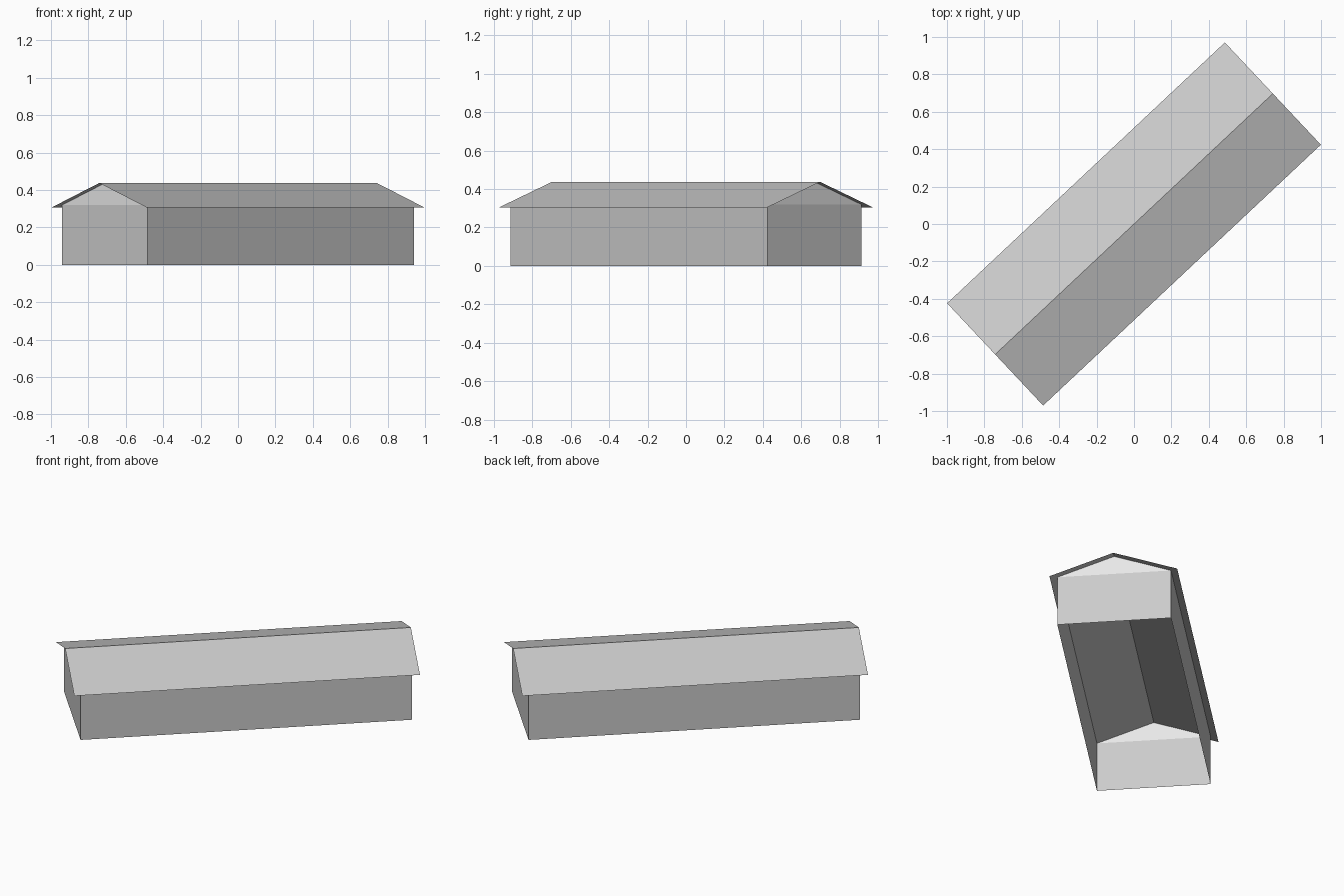
import bpy
import bmesh
from math import radians
from mathutils import Matrix

cube = bpy.data.objects.get("Cube")
if cube:
    bpy.data.objects.remove(cube, do_unlink=True)

TURN = Matrix.Rotation(radians(43.2), 4, 'Z')
WALL_L, WALL_W = 0.976, 0.334      # half length and half width of the walls
ROOF_L, ROOF_W = 1.0185, 0.375     # half length and half width of the roof
EAVE_Z, RIDGE_Z = 0.305, 0.437
# Height at which the walls meet the sloping roof
WALL_Z = RIDGE_Z - (RIDGE_Z - EAVE_Z) * WALL_W / ROOF_W


def material(name, grey):
    mat = bpy.data.materials.new(name)
    mat.use_nodes = True
    colour = (grey, grey, grey, 1)
    mat.diffuse_color = colour
    mat.node_tree.nodes["Principled BSDF"].inputs["Base Color"].default_value = colour
    return mat


def finish(name, bm, mat):
    bm.transform(TURN)
    mesh = bpy.data.meshes.new(name)
    bm.to_mesh(mesh)
    bm.free()
    mesh.materials.append(mat)
    obj = bpy.data.objects.new(name, mesh)
    bpy.context.collection.objects.link(obj)


def sheet_pair(name, points, mat):
    """One flat sheet on each side of the building, by half-turn symmetry."""
    for prefix, angle in (("front", 0), ("back", 180)):
        bm = bmesh.new()
        bm.faces.new([bm.verts.new(p) for p in points])
        bm.transform(Matrix.Rotation(radians(angle), 4, 'Z'))
        finish(prefix + "_" + name, bm, mat)


wall_grey = material("wall and roof grey", 0.6)
gable_grey = material("gable light grey", 0.8)

# Four walls, open at the top and bottom
bm = bmesh.new()
bmesh.ops.create_cube(bm, size=2)
caps = [f for f in bm.faces if abs(f.normal.z) > 0.5]
bmesh.ops.delete(bm, geom=caps, context='FACES_ONLY')
for v in bm.verts:
    v.co = (v.co.x * WALL_L, v.co.y * WALL_W, WALL_Z if v.co.z > 0 else 0)
finish("walls", bm, wall_grey)

# Triangular gables above the end walls
sheet_pair("gable", [(WALL_L, -WALL_W, WALL_Z), (WALL_L, WALL_W, WALL_Z),
                     (WALL_L, 0, RIDGE_Z)], gable_grey)

# Thin overhanging roof slopes
sheet_pair("roof_slope", [(-ROOF_L, -ROOF_W, EAVE_Z), (ROOF_L, -ROOF_W, EAVE_Z),
                          (ROOF_L, 0, RIDGE_Z), (-ROOF_L, 0, RIDGE_Z)], wall_grey)
